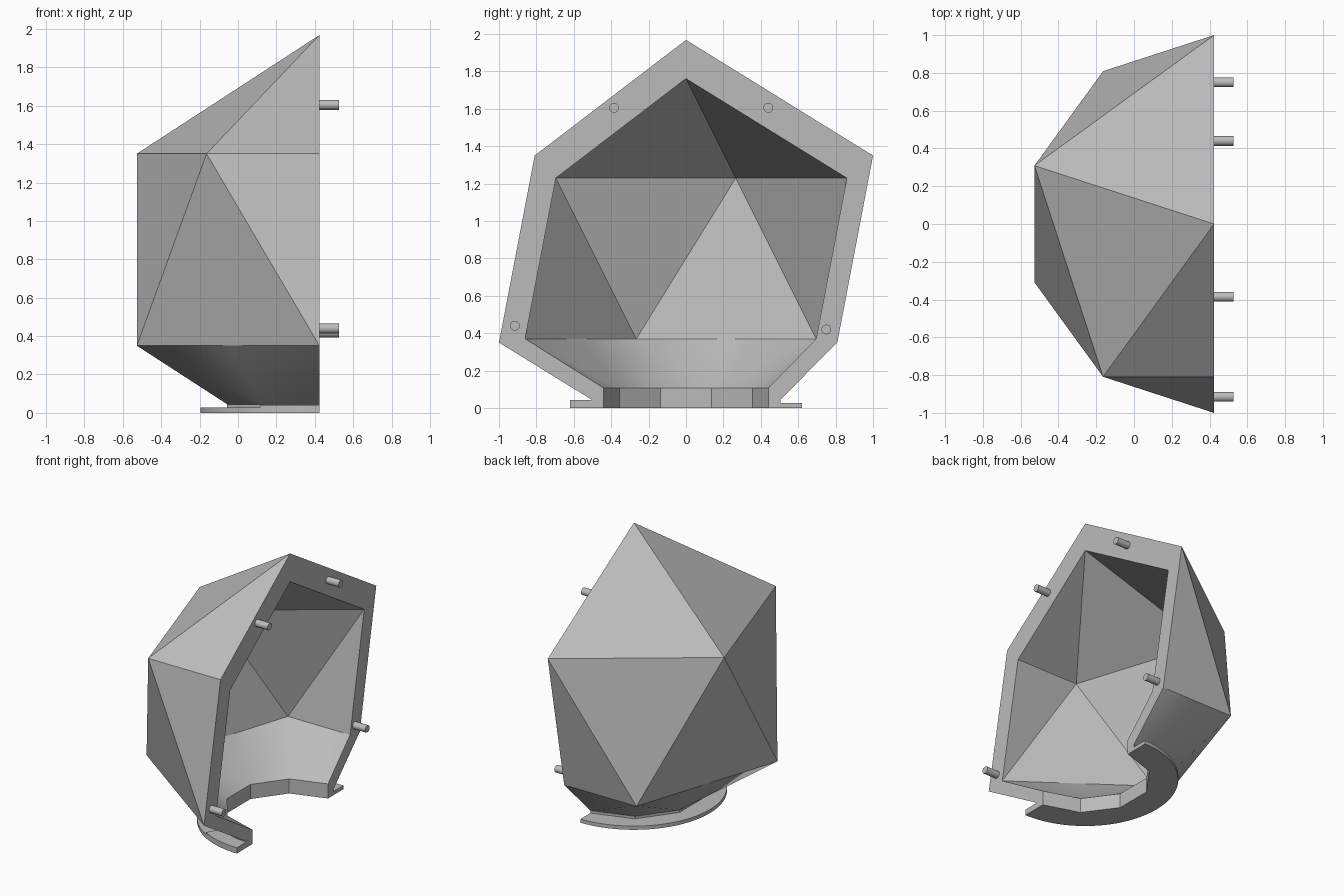
import bpy
import bmesh
from math import radians, sin, cos

cube = bpy.data.objects.get("Cube")
if cube:
    bpy.data.objects.remove(cube)

CUT = 0.424  # x of the flat open side
ANGLES = [90, 54, 18, -18, -54, -90]

grey = bpy.data.materials.new("light grey")
grey.use_nodes = True
grey.diffuse_color = (0.5, 0.5, 0.5, 1)
grey.node_tree.nodes["Principled BSDF"].inputs["Base Color"].default_value = (0.5, 0.5, 0.5, 1)


def polar(r, a, z):
    return (CUT - r * cos(radians(a)), r * sin(radians(a)), z)


def finish(bm, name):
    bmesh.ops.recalc_face_normals(bm, faces=bm.faces)
    mesh = bpy.data.meshes.new(name)
    bm.to_mesh(mesh)
    bm.free()
    mesh.materials.append(grey)
    obj = bpy.data.objects.new(name, mesh)
    bpy.context.collection.objects.link(obj)
    bpy.ops.object.select_all(action="DESELECT")
    obj.select_set(True)
    bpy.context.view_layer.objects.active = obj
    bpy.ops.object.shade_smooth_by_angle(angle=radians(30))
    return obj


def half_icosahedron(bm, radius, centre, neck_radius, neck_z):
    """One skin of the shell; returns both open edges and the bottom ring."""
    half = radius / 2
    mid = radius * cos(radians(36))  # middle of a ring edge
    top = bm.verts.new((CUT, 0, centre + half * 5 ** 0.5))
    upper = [bm.verts.new(polar(r, a, centre + half))
             for r, a in ((radius, 90), (radius, 18), (radius, -54), (mid, -90))]
    lower = [bm.verts.new(polar(mid if i % 2 == 0 else radius, a, centre - half))
             for i, a in enumerate(ANGLES)]
    neck = [bm.verts.new(polar(neck_radius, a, neck_z)) for a in ANGLES]
    foot = [bm.verts.new(polar(neck_radius, a, 0)) for a in ANGLES]
    # cap
    for a, b in zip(upper, upper[1:]):
        bm.faces.new((top, a, b))
    # band of alternating triangles
    bm.faces.new((upper[0], lower[1], lower[0]))
    for i in range(3):
        v = lower[2 * i + 1]
        bm.faces.new((upper[i], upper[i + 1], v))
        if i < 2:
            bm.faces.new((upper[i + 1], lower[2 * i + 3], lower[2 * i + 2], v))
    # sloping underside and upright neck
    for i in range(5):
        corner, middle = (i, i + 1) if i % 2 else (i + 1, i)
        bm.faces.new((lower[corner], lower[middle], neck[middle]))
        bm.faces.new((lower[corner], neck[middle], neck[corner]))
        bm.faces.new((neck[i], neck[i + 1], foot[i + 1], foot[i]))
    back = [top, upper[0], lower[0], neck[0], foot[0]]
    front = [top, upper[-1], lower[-1], neck[-1], foot[-1]]
    return back, front, foot


# Hollow shell with a flat rim
bm = bmesh.new()
outer = half_icosahedron(bm, 1.0, 0.85, 0.505, 0.045)
inner = half_icosahedron(bm, 0.86, 0.80, 0.44, 0.107)
for a, b in zip(outer, inner):
    for i in range(len(a) - 1):
        bm.faces.new((a[i], a[i + 1], b[i + 1], b[i]))
finish(bm, "half_shell")


def arc_plate(name, r0, r1, z0, z1, start, end, steps):
    bm = bmesh.new()
    rows = []
    for i in range(steps + 1):
        a = start + (end - start) * i / steps
        rows.append([bm.verts.new(polar(r, a, z))
                     for r, z in ((r0, z0), (r1, z0), (r1, z1), (r0, z1))])
    for p, q in zip(rows, rows[1:]):
        for k in range(4):
            n = (k + 1) % 4
            bm.faces.new((p[k], p[n], q[n], q[k]))
    bm.faces.new(rows[0])
    bm.faces.new(rows[-1])
    finish(bm, name)


# Round base flange and its locking lip
arc_plate("base_flange", 0.475, 0.62, 0, 0.027, -90, 90, 40)
arc_plate("flange_lip", 0.505, 0.62, 0.027, 0.042, -90, -60, 8)

# Alignment pins on the rim
pins = {"upper_front_pin": (-0.385, 1.605), "upper_back_pin": (0.44, 1.605),
        "lower_front_pin": (-0.915, 0.44), "lower_back_pin": (0.75, 0.42)}
for name, (y, z) in pins.items():
    bpy.ops.mesh.primitive_cylinder_add(vertices=24, radius=0.026, depth=0.124,
                                        location=(CUT + 0.041, y, z),
                                        rotation=(0, radians(90), 0))
    pin = bpy.context.object
    pin.name = name
    pin.data.materials.append(grey)
    bpy.ops.object.shade_smooth_by_angle(angle=radians(30))
